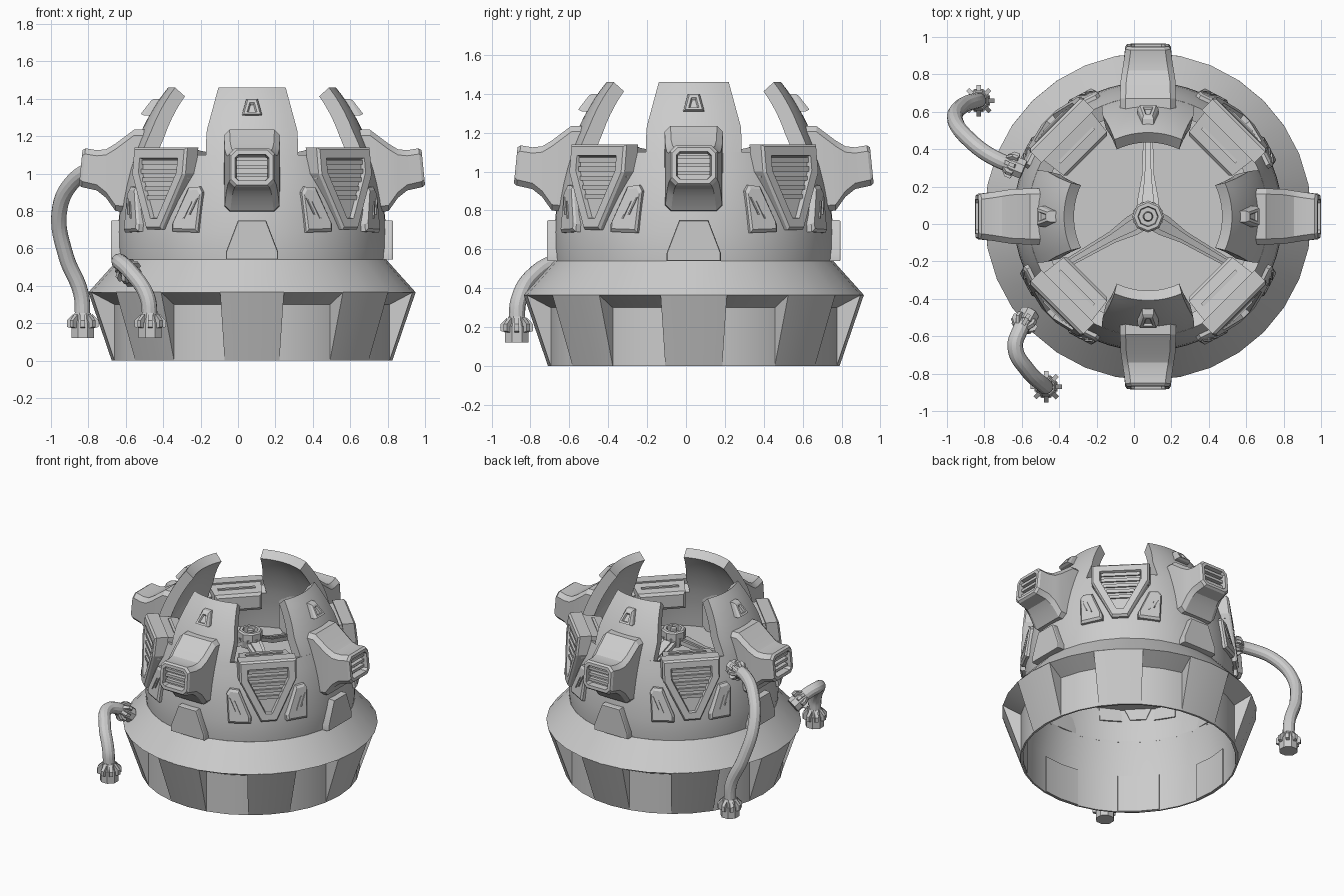
import bpy, bmesh
from math import sin, cos, asin, sqrt, pi, radians
from mathutils import Vector

if "Cube" in bpy.data.objects:
    bpy.data.objects.remove(bpy.data.objects["Cube"])

CX, CY = 0.075, 0.04          # axis of the housing
SIDES = [radians(d) for d in (-90, 0, 90, 180)]
DIAGS = [a + pi / 4 for a in SIDES]


def P(a, t, r, z):
    """Point at tangential t, radial r, height z, seen from bearing a."""
    return Vector((CX + r * cos(a) - t * sin(a), CY + r * sin(a) + t * cos(a), z))


def make(name, rings, wrap=False, insets=()):
    """Loft closed rings into a solid; optionally inset the last cap."""
    bm = bmesh.new()
    vs = [[bm.verts.new(p) for p in ring] for ring in rings]
    n, m = len(vs), len(vs[0])
    for i in range(n if wrap else n - 1):
        a, b = vs[i], vs[(i + 1) % n]
        for j in range(m):
            bm.faces.new((a[j], a[(j + 1) % m], b[(j + 1) % m], b[j]))
    cap = None
    if not wrap:
        bm.faces.new(vs[0])
        cap = bm.faces.new(vs[-1])
    bmesh.ops.recalc_face_normals(bm, faces=bm.faces[:])
    bm.normal_update()
    for thick, depth in insets:
        bmesh.ops.inset_region(bm, faces=[cap], thickness=thick, depth=0, use_even_offset=True)
        if depth:
            shift = cap.normal * depth
            bmesh.ops.inset_region(bm, faces=[cap], thickness=0.006, depth=0, use_even_offset=True)
            bmesh.ops.translate(bm, verts=cap.verts[:], vec=shift)
    me = bpy.data.meshes.new(name)
    bm.to_mesh(me)
    bm.free()
    ob = bpy.data.objects.new(name, me)
    bpy.context.collection.objects.link(ob)
    return ob


def slab(name, a, t, r0, r1, z0, z1):
    return make(name, [[P(a, s * t, r, z) for s, z in ((-1, z0), (1, z0), (1, z1), (-1, z1))] for r in (r0, r1)])


def revolve(name, prof, n=32):
    return make(name, [[P(2 * pi * k / n, 0, r, z) for r, z in prof] for k in range(n)], True)


def plate(name, a, pts, rad, thick, bevel=0.88, insets=()):
    """Raised plate with outline (t, z) on a surface of radius rad(z)."""
    ct = sum(p[0] for p in pts) / len(pts)
    cz = sum(p[1] for p in pts) / len(pts)
    back = [P(a, t, sqrt(rad(z) ** 2 - t * t) - 0.03, z) for t, z in pts]
    mid = [P(a, t, rad(z) + thick * 0.6, z) for t, z in pts]
    front = [P(a, ct + (t - ct) * bevel, rad(z) + thick, cz + (z - cz) * bevel) for t, z in pts]
    return make(name, [back, mid, front], insets=insets)


def outer(f): return 0.72 * cos(f), 0.6 + 1.1 * sin(f)
def inner(f): return 0.635 * cos(f), 0.6 + 1.04 * sin(f)
def dome_r(z): return 0.72 * sqrt(1 - ((z - 0.6) / 1.1) ** 2)


# lower ring: thin shell with overhanging collar
revolve("base_ring", [(0.738, 0), (0.75, 0), (0.75, 0.30), (0.875, 0.365), (0.718, 0.54), (0.70, 0.54), (0.738, 0.30)])

# buttress wedges below the collar, and shallow panels inside it
for i in range(8):
    a = i * pi / 4
    make("base_buttress", [[P(a + k * pi / 16, 0, r, z) for r, z in ((0.74, 0), (0.75, 0), (0.875, 0.366), (0.74, 0.32))]
                           for k in (-1, 0, 1)])
    make("inner_panel", [[P(a + k * pi / 16, 0, r, z) for r, z in ((0.742, 0.003), (0.73, 0.003), (0.73, 0.28), (0.742, 0.28))]
                         for k in (-1, 0, 1)])

# dome wall up to its rim, hollow and thin below the deck
RIM, TOP = asin(0.5 / 1.1), asin(0.86 / 1.1)
fs = [RIM * k / 6 for k in range(7)]
revolve("dome_wall", [(0.714, 0.53)] + [outer(f) for f in fs] + [inner(f) for f in fs[:2:-1]]
        + [(0.625, 0.79), (0.685, 0.775), (0.70, 0.65), (0.70, 0.53)], 64)

# inner deck
revolve("inner_deck", [(0.001, 0.775), (0.685, 0.775), (0.65, 0.79), (0.001, 0.79)], 64)

# four curved petals above the rim
for a in SIDES:
    fs = [RIM - 0.03 + (TOP - RIM + 0.03) * k / 8 for k in range(9)]
    rings = []
    for k in range(-6, 7):
        ring = []
        for fn, seq in ((outer, fs), (inner, fs[::-1])):
            for f in seq:
                R, z = fn(f)
                R -= 0.002 if f < RIM else 0
                hw = 0.245 - 0.065 * max(0, outer(f)[1] - 1.22) / 0.24
                t = hw * k / 6 * (1 if fn is outer else 0.93)
                ring.append(P(a, t, sqrt(R * R - t * t), z))
        rings.append(ring)
    make("dome_petal", rings)

    # projecting exhaust box with a louvred mouth
    secs = []
    for r, z0, z1, hw, c in ((0.56, 0.79, 1.235, 0.15, 0.03), (0.63, 0.79, 1.235, 0.15, 0.03),
                             (0.73, 0.80, 1.16, 0.146, 0.03), (0.78, 0.87, 1.13, 0.138, 0.03),
                             (0.83, 0.91, 1.125, 0.13, 0.03),
                             (0.90, 0.928, 1.135, 0.122, 0.03), (0.915, 0.94, 1.125, 0.112, 0.03)):
        secs.append([P(a, t, r + (0.01 * (1.04 - z) / 0.1 if r > 0.89 else 0), z) for t, z in (
            (-hw + c, z0), (hw - c, z0), (hw, z0 + c), (hw, z1 - c),
            (hw - c, z1), (-hw + c, z1), (-hw, z1 - c), (-hw, z0 + c))])
    make("exhaust_box", secs, insets=((0.022, -0.05),))
    for k in range(3):
        slab("exhaust_louvre", a, 0.083, 0.85, 0.895, 0.982 + k * 0.042, 1.002 + k * 0.042)

    # small marker on the petal top and plate under the box
    plate("petal_marker", a, [(-0.055, 1.31), (0.055, 1.31), (0.03, 1.40), (-0.03, 1.40)],
          dome_r, 0.045, 0.8, ((0.014, -0.012),))
    plate("lower_plate", a, [(-0.14, 0.54), (0.14, 0.54), (0.14, 0.58), (0.075, 0.75), (-0.075, 0.75), (-0.14, 0.58)],
          lambda z: 0.735, 0.02, 0.97)

# tapered vents on the diagonals
for a in DIAGS:
    plate("vent_frame", a, [(-0.055, 0.70), (0.055, 0.70), (0.20, 1.0), (0.20, 1.14), (-0.20, 1.14), (-0.20, 1.0)],
          lambda z: 0.715 - 0.11 * (z - 0.70), 0.035, 0.94, ((0.045, -0.025),))
    for k in range(5):
        z = 0.86 + k * 0.047
        slab("vent_slat", a, min(0.135, 0.045 + (z - 0.80) * 0.47), 0.67, 0.737 - 0.11 * (z - 0.70), z, z + 0.024)
    # vent housing reaching inward over the rim
    make("vent_housing", [[P(a, s * w, r, z) for s, z in ((-1, z0), (1, z0), (1, z1), (-1, z1))]
                          for r, w, z0, z1 in ((0.46, 0.15, 1.0, 1.09), (0.475, 0.165, 0.98, 1.11), (0.68, 0.19, 0.97, 1.138))])
    slab("housing_rib", a, 0.13, 0.53, 0.55, 1.09, 1.127)
    # leaning side panels, mirrored about the vent
    for s in (-1, 1):
        b = a + s * radians(17.5)
        plate("side_panel", b, [(s * t, z) for t, z in ((-0.10, 0.69), (0.055, 0.685), (0.07, 0.90), (0.05, 0.93),
                                                       (-0.015, 0.925), (-0.10, 0.73))],
              dome_r, 0.03, 0.86)
        for k in (0, 1):
            t, z = s * (-0.03 + 0.035 * k), 0.76 + 0.02 * k
            make("side_panel_rib", [[P(b, t + s * (0.04 * h + d), dome_r(z) + q - 0.016 * h, z + 0.09 * h)
                                     for d, q in ((0, 0.02), (0.008, 0.02), (0.008, 0.036), (0, 0.036))] for h in (0, 1)])


def cyl(name, p, d, r0, r1, length, n=8):
    """Prism from point p along direction d."""
    d = Vector(d).normalized()
    q = d.to_track_quat('Z', 'Y')
    p = Vector(p)
    return make(name, [[p + d * l + q @ Vector((r * cos(2 * pi * (k + .5) / n), r * sin(2 * pi * (k + .5) / n), 0))
                        for k in range(n)] for r, l in ((r0, 0), (r1, length))])


# central hub and its three sloping arms
cyl("hub_body", (CX, CY, 0.94), (0, 0, 1), 0.07, 0.085, 0.07)
revolve("hub_rim", [(0.05, 1.0), (0.085, 1.0), (0.085, 1.05), (0.075, 1.06), (0.055, 1.06)], 8)
cyl("hub_bolt", (CX, CY, 1.0), (0, 0, 1), 0.028, 0.022, 0.06, 12)
for d in (90, 210, 330):
    a = radians(d)
    for nm, w0, w1, h in (("hub_arm", 0.055, 0.02, 0.0), ("hub_arm_ridge", 0.03, 0.01, 0.012)):
        make(nm, [[P(a, s * w, r, z + e) for s, e in ((-1, -0.03), (1, -0.03), (1, h), (-1, h))]
                  for r, w, z in ((0.05, w0, 0.99), (0.10, w0, 0.97), (0.22, w0 * 0.6, 0.91), (0.58, w1, 0.805))])


# hoses with ribbed couplings at both ends
def coupling(p, d, s=1.0):
    p, d = Vector(p), Vector(d).normalized()
    cyl("coupling_body", p, d, 0.066 * s, 0.066 * s, 0.085 * s)
    cyl("coupling_collar", p + d * 0.085 * s, d, 0.06 * s, 0.046 * s, 0.05 * s)
    q = d.to_track_quat('Z', 'Y')
    for k in range(8):
        o = q @ Vector((cos(k * pi / 4), sin(k * pi / 4), 0))
        w = q @ Vector((-sin(k * pi / 4), cos(k * pi / 4), 0))
        make("coupling_lug", [[p + s * (d * z + o * r + w * t) for z, t in ((z0, -0.012), (z0, 0.012), (z1, 0.012), (z1, -0.012))]
                              for r, z0, z1 in ((0.05, 0.05, 0.13), (0.084, 0.06, 0.095))])


def hose(pts):
    cu = bpy.data.curves.new("hose", 'CURVE')
    cu.dimensions = '3D'
    cu.bevel_depth, cu.bevel_resolution, cu.resolution_u = 0.042, 4, 8
    sp = cu.splines.new('BEZIER')
    sp.bezier_points.add(len(pts) - 1)
    for bp, p in zip(sp.bezier_points, pts):
        bp.co = p
        bp.handle_left_type = bp.handle_right_type = 'AUTO'
    ob = bpy.data.objects.new("hose", cu)
    bpy.context.collection.objects.link(ob)
    x, y, z = pts[-1]
    coupling((x, y, 0.12), (0, 0, 1))
    coupling(pts[0], Vector(pts[1]) - Vector(pts[0]), 0.85)


hose([(-0.59, 0.29, 1.04), (-0.76, 0.36, 1.03), (-0.88, 0.45, 0.96), (-0.955, 0.55, 0.80),
      (-0.92, 0.63, 0.56), (-0.84, 0.66, 0.36), (-0.83, 0.66, 0.22)])
hose([(-0.56, -0.48, 0.44), (-0.61, -0.57, 0.51), (-0.635, -0.66, 0.53), (-0.57, -0.78, 0.47),
      (-0.485, -0.86, 0.34), (-0.47, -0.87, 0.22)])

# turn hoses into meshes and smooth the round surfaces
bpy.ops.object.select_all(action='SELECT')
bpy.context.view_layer.objects.active = bpy.context.collection.objects["hose"]
bpy.ops.object.convert(target='MESH')
bpy.ops.object.select_all(action='SELECT')
bpy.ops.object.shade_smooth_by_angle(angle=radians(22))
